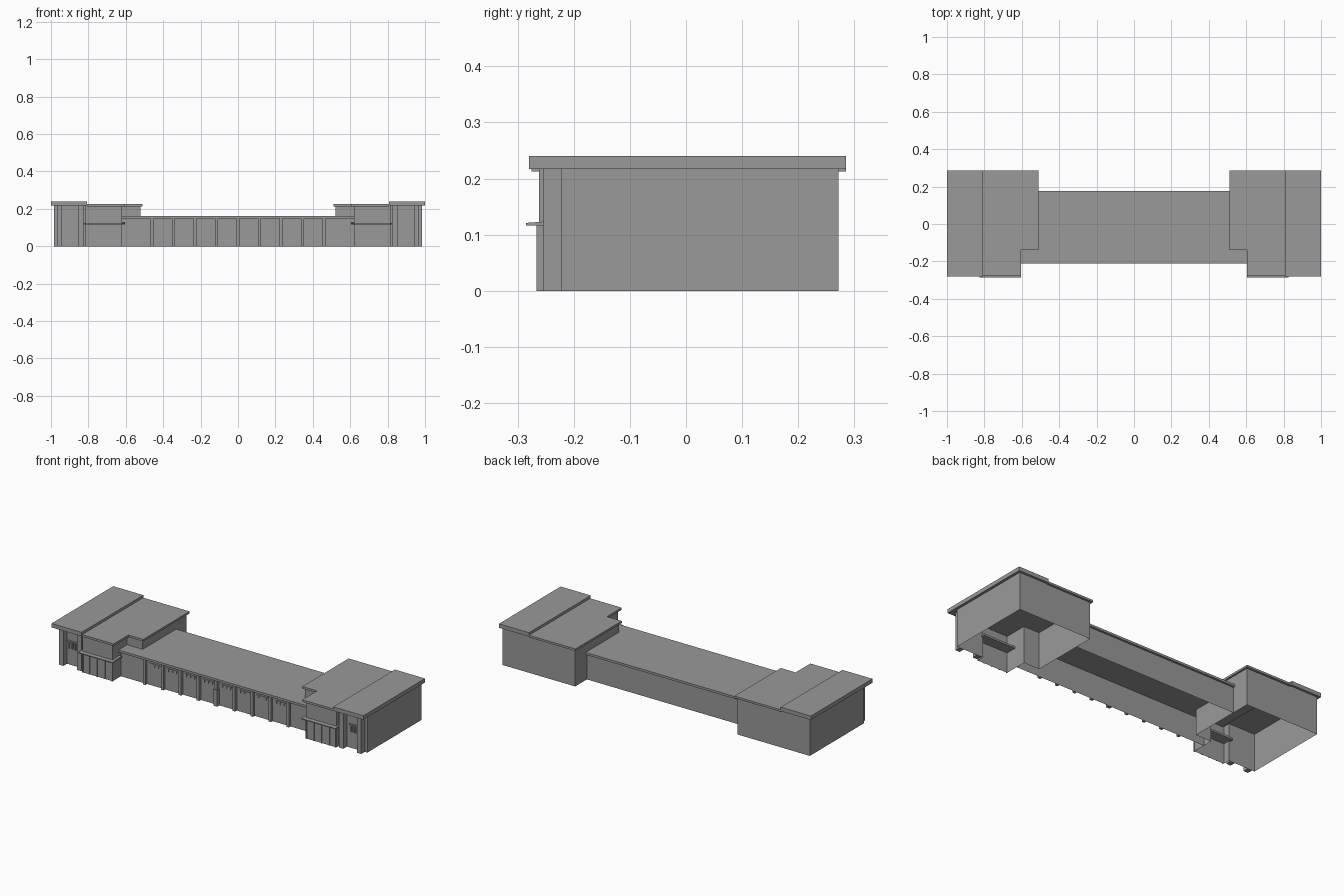
import bpy

cube = bpy.data.objects.get("Cube")
if cube:
    bpy.data.objects.remove(cube, do_unlink=True)

# One flat colour for the whole building
grey = bpy.data.materials.new("plain grey")
grey.use_nodes = True
colour = (0.32, 0.32, 0.32, 1)
grey.diffuse_color = colour
grey.node_tree.nodes["Principled BSDF"].inputs["Base Color"].default_value = colour


def prism(name, outline, low, high, mirror=False, caps=True, closed=True):
    """Extrude a counter-clockwise plan outline between two heights."""
    n = len(outline)
    verts = [(x, y, z) for z in (low, high) for x, y in outline]
    faces = []
    for i in range(n if closed else n - 1):
        j = (i + 1) % n
        faces.append((i, j, n + j, n + i))
    if caps:
        faces.append(tuple(reversed(range(n))))
        faces.append(tuple(range(n, 2 * n)))
    mesh = bpy.data.meshes.new(name)
    mesh.from_pydata(verts, [], faces)
    mesh.materials.append(grey)
    obj = bpy.data.objects.new(name, mesh)
    bpy.context.collection.objects.link(obj)
    if mirror:
        obj.modifiers.new("Mirror", "MIRROR").use_mirror_merge = False
    return obj


def box(name, x0, x1, y0, y1, z0, z1, mirror=False):
    return prism(name, [(x0, y0), (x1, y0), (x1, y1), (x0, y1)], z0, z1, mirror)


# End wings: hollow walls, open underneath
prism("wing_walls",
      [(.985, -.222), (.985, .272), (.52, .272), (.52, -.13),
       (.62, -.13), (.62, -.262), (.815, -.262), (.815, -.222)],
      0, .217, mirror=True, caps=False)
box("wing_high_roof", .807, 1, -.28, .285, .217, .24, mirror=True)
prism("wing_low_roof",
      [(.605, -.275), (.807, -.275), (.807, .285), (.51, .285),
       (.51, -.14), (.605, -.14)],
      .213, .225, mirror=True)

# Wing entrance pilasters and grille
for x in (.955, .84):
    box("wing_pilaster", x - .014, x + .014, -.255, -.222, 0, .217, mirror=True)
box("wing_grille_bar", .872, .94, -.229, -.222, .133, .14, mirror=True)
for x in (.885, .905, .925):
    box("wing_grille_post", x - .004, x + .004, -.229, -.222, .095, .133, mirror=True)

# Canopy with a sloping top edge, wrapping the bay's inner side
canopy = box("bay_canopy", .605, .825, -.285, -.2, .116, .127, mirror=True)
for v in canopy.data.vertices:
    if v.co.y < -.28 and v.co.z > .12:
        v.co.z = .121

# Bay window mullions below the canopy
for x in (.622, .67, .72, .77, .81):
    box("bay_mullion", x - .003, x + .003, -.266, -.262, 0, .116, mirror=True)

# Central hall: open front and back walls with a flat roof
prism("hall_front_wall", [(-.62, -.187), (.62, -.187)], 0, .15,
      caps=False, closed=False)
prism("hall_back_wall", [(.52, .165), (-.52, .165)], 0, .15,
      caps=False, closed=False)
prism("hall_roof",
      [(-.62, -.21), (.62, -.21), (.62, -.13), (.52, -.13),
       (.52, .177), (-.52, .177), (-.52, -.13), (-.62, -.13)],
      .148, .161)

# Evenly spaced pilasters with transom grilles between them
pitch = .115
for i in range(-4, 5):
    x = i * pitch
    box("hall_pilaster", x - .008, x + .008, -.203, -.187, 0, .148)
    if i < 4:
        mid = x + pitch / 2
        box("transom_bar", mid - .035, mid + .035, -.191, -.187, .124, .128)
        for k in (-1, 0, 1):
            px = mid + k * .025
            box("transom_post", px - .002, px + .002, -.191, -.187, .11, .124)

# Narrow post at the centre of the front
box("centre_post", -.011, .011, -.207, -.187, 0, .095)
